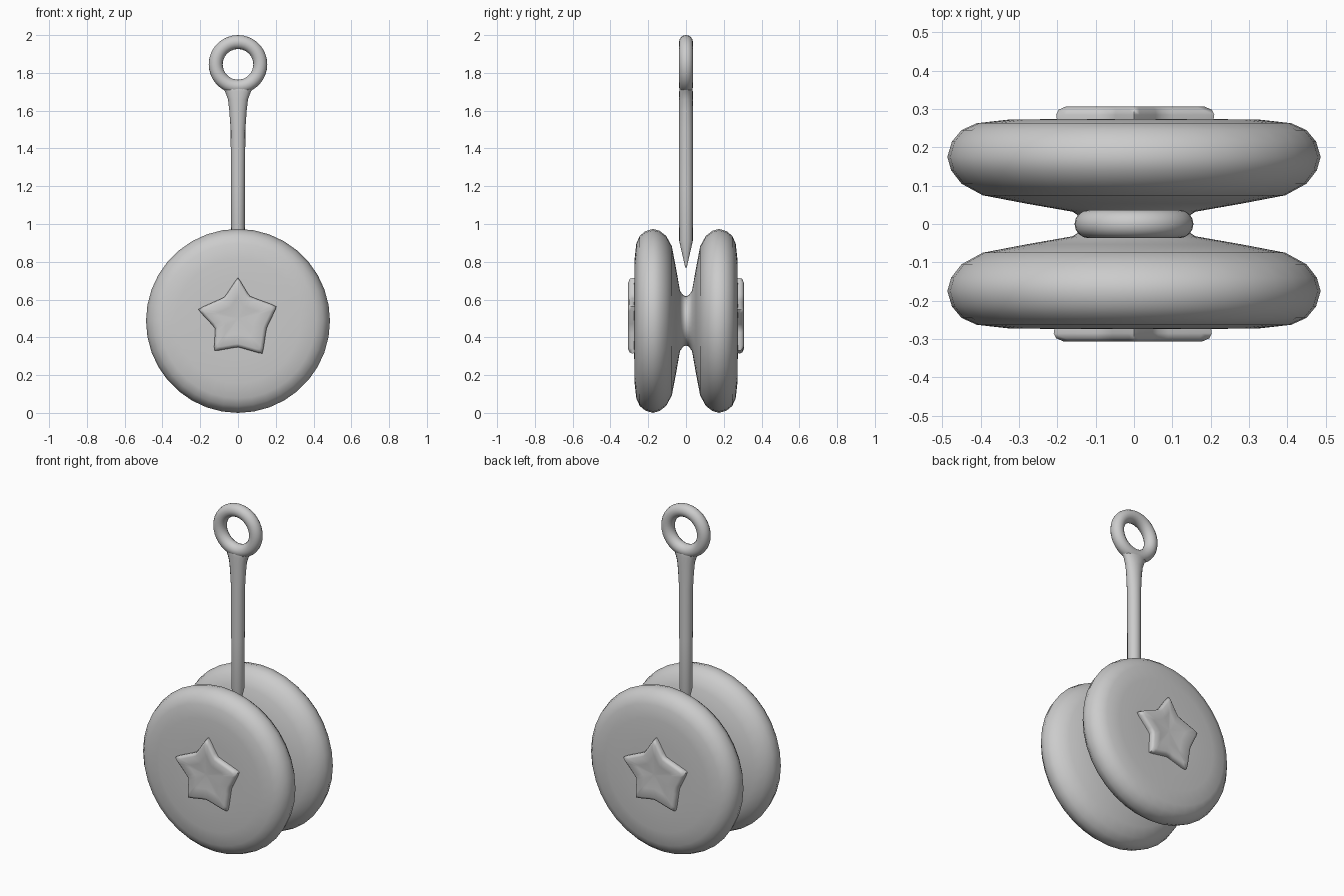
import bpy, bmesh, math
from mathutils import Vector

cube = bpy.data.objects.get("Cube")
if cube:
    bpy.data.objects.remove(cube, do_unlink=True)

grey = bpy.data.materials.new("plain grey")
grey.use_nodes = True
colour = (0.6, 0.6, 0.6, 1)
grey.diffuse_color = colour
grey.node_tree.nodes["Principled BSDF"].inputs["Base Color"].default_value = colour


def finish(name, bm, angle=60):
    bmesh.ops.remove_doubles(bm, verts=bm.verts, dist=0.0001)
    bmesh.ops.recalc_face_normals(bm, faces=bm.faces)
    mesh = bpy.data.meshes.new(name)
    bm.to_mesh(mesh)
    bm.free()
    obj = bpy.data.objects.new(name, mesh)
    bpy.context.collection.objects.link(obj)
    mesh.materials.append(grey)
    bpy.ops.object.select_all(action='DESELECT')
    obj.select_set(True)
    bpy.context.view_layer.objects.active = obj
    bpy.ops.object.shade_smooth_by_angle(angle=math.radians(angle))
    return obj


def loft(bm, rings, closed=False):
    """Bridge rings of points, capping the ends unless closed."""
    loops = [[bm.verts.new(p) for p in ring] for ring in rings]
    n = len(loops[0])
    pairs = list(zip(loops, loops[1:]))
    if closed:
        pairs.append((loops[-1], loops[0]))
    else:
        bm.faces.new(loops[0])
        bm.faces.new(loops[-1])
    for a, b in pairs:
        for i in range(n):
            j = (i + 1) % n
            bm.faces.new((a[i], a[j], b[j], b[i]))


def angles(n):
    return [math.tau * i / n for i in range(n)]


# Spool: two rounded discs joined by a narrow axle, turned about the y axis
CENTRE = 0.487
half = [(0.13, 0), (0.137, 0.016), (0.16, 0.032), (0.28, 0.053), (0.395, 0.075),
        (0.45, 0.105), (0.477, 0.14), (0.487, 0.175), (0.475, 0.215),
        (0.45, 0.245), (0.41, 0.263), (0.33, 0.272), (0.2, 0.274), (0.04, 0.274)]
profile = [(r, -y) for r, y in reversed(half[1:])] + half
bm = bmesh.new()
loft(bm, [[(r * math.cos(a), y, CENTRE + r * math.sin(a)) for a in angles(36)]
          for r, y in profile])
finish("spool", bm)

# Raised stars: uneven hand-shaped outline, the back one turned half round
outline = [(0, 0.715), (0.06, 0.615), (0.203, 0.563), (0.148, 0.45), (0.128, 0.315),
           (0, 0.352), (-0.125, 0.33), (-0.118, 0.45), (-0.21, 0.548), (-0.07, 0.61)]
MIDDLE = Vector((0, 0.5))


def star_outline():
    """Cut every corner to soften the tips and valleys."""
    pts = [Vector(p) for p in outline]
    soft = []
    for i, p in enumerate(pts):
        before, after = pts[i - 1], pts[(i + 1) % len(pts)]
        soft += [p.lerp(before, 0.2), p.lerp((before + after) / 2, 0.04),
                 p.lerp(after, 0.2)]
    return soft


for name, side in (("front_star", 1), ("back_star", -1)):
    bm = bmesh.new()
    layers = [(1.0, 0.26), (1.02, 0.285), (0.99, 0.298), (0.9, 0.306),
              (0.55, 0.301), (0.1, 0.297)]
    rings = []
    for scale, depth in layers:
        ring = [MIDDLE + (p - MIDDLE) * scale for p in star_outline()]
        rings.append([(side * p.x, -side * depth, p.y) for p in ring])
    loft(bm, rings)
    finish(name, bm)

# String: pointed bottom, straight shaft, flaring towards the finger loop
bm = bmesh.new()
sections = [(0.77, 0.004, 0.004), (0.91, 0.036, 0.036), (1.2, 0.037, 0.037),
            (1.5, 0.039, 0.037), (1.6, 0.046, 0.037), (1.66, 0.053, 0.037),
            (1.7, 0.068, 0.036), (1.73, 0.09, 0.034), (1.75, 0.105, 0.026)]
loft(bm, [[(rx * math.cos(a), ry * math.sin(a), z) for a in angles(16)]
          for z, rx, ry in sections])
finish("string", bm)

# Finger loop: upright ring at the top of the string
bm = bmesh.new()
MAJOR, MINOR = 0.118, 0.037
loft(bm, [[((MAJOR + MINOR * math.cos(b)) * math.cos(a), MINOR * math.sin(b),
            1.845 + (MAJOR + MINOR * math.cos(b)) * math.sin(a))
           for b in angles(16)] for a in angles(36)], closed=True)
finish("finger_loop", bm)
